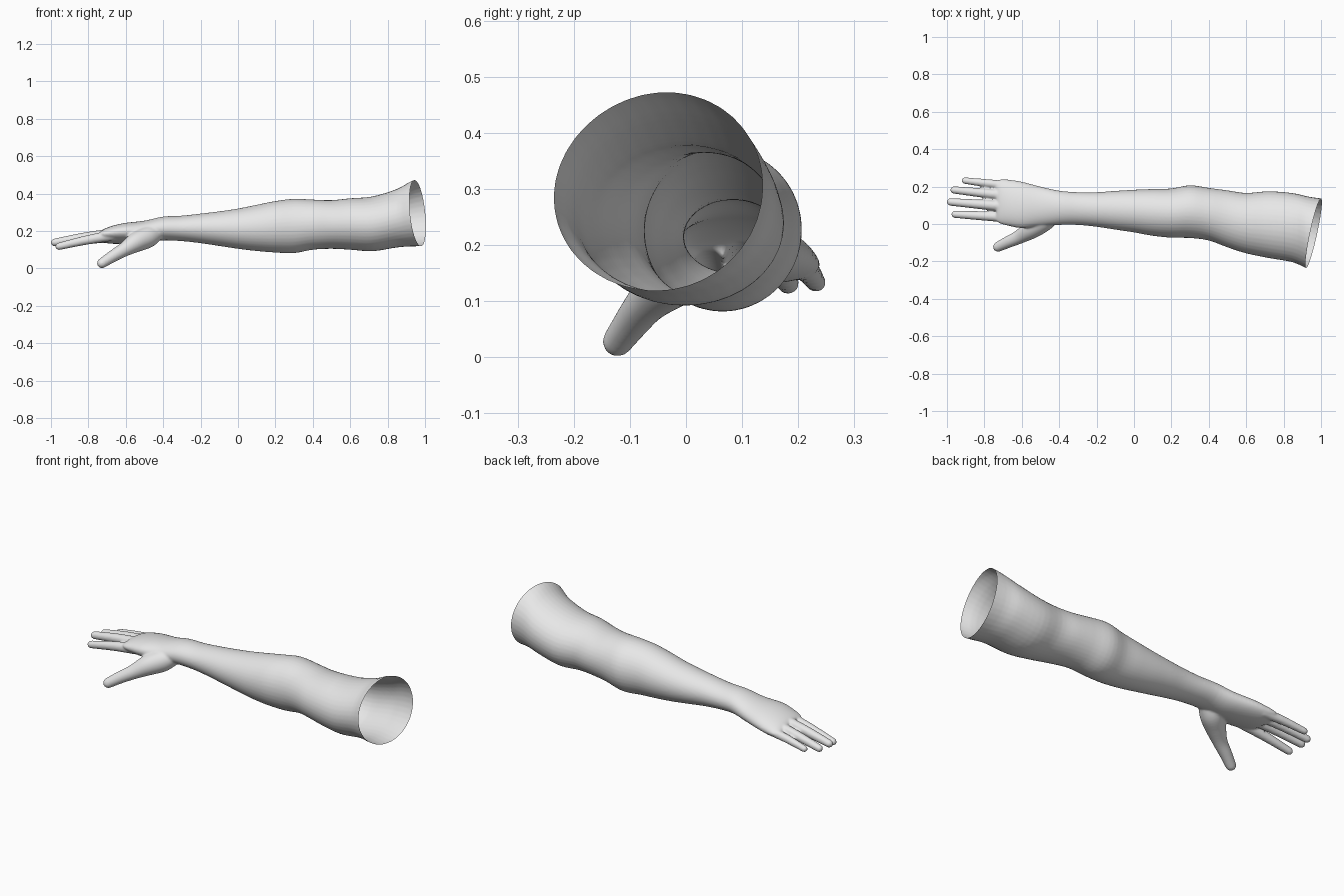
import bpy, bmesh, math
from mathutils import Vector

if "Cube" in bpy.data.objects:
    bpy.data.objects.remove(bpy.data.objects["Cube"])

skin = bpy.data.materials.new("pale_grey")
skin.diffuse_color = (0.8, 0.8, 0.8, 1)
skin.use_nodes = True
skin.node_tree.nodes["Principled BSDF"].inputs["Base Color"].default_value = skin.diffuse_color
SEG = 40


def smooth_path(rows, steps=4):
    """Catmull-Rom interpolation through rows of numbers."""
    rows = [Vector(r) for r in rows]
    out = []
    for i in range(len(rows) - 1):
        p0, p1 = rows[max(i - 1, 0)], rows[i]
        p2, p3 = rows[i + 1], rows[min(i + 2, len(rows) - 1)]
        for s in range(steps):
            t = s / steps
            out.append(0.5 * (2 * p1 + (p2 - p0) * t + (2 * p0 - 5 * p1 + 4 * p2 - p3) * t * t
                              + (3 * p1 - p0 - 3 * p2 + p3) * t ** 3))
    return out + [rows[-1]]


def loft(bm, rings):
    """Skin a list of point rings and cap both ends."""
    loops = [[bm.verts.new(p) for p in ring] for ring in rings]
    for a, b in zip(loops, loops[1:]):
        for i in range(SEG):
            j = (i + 1) % SEG
            bm.faces.new((a[i], a[j], b[j], b[i]))
    bm.faces.new(loops[0][::-1])
    bm.faces.new(loops[-1])


def ellipse_ring(centre, u, v):
    angles = [2 * math.pi * i / SEG for i in range(SEG)]
    return [centre + u * math.cos(a) + v * math.sin(a) for a in angles]


def digit(bm, rows):
    """Tapered tube through (x, y, z, radius) rows with a rounded tip."""
    pts = smooth_path(rows, 6)
    rings = []
    for i, p in enumerate(pts):
        d = (pts[min(i + 1, len(pts) - 1)] - pts[max(i - 1, 0)]).to_3d().normalized()
        side = d.cross(Vector((0, 0, 1))).normalized()
        rings.append((p.to_3d(), p[3], d, side, side.cross(d)))
    c, r, d, side, up = rings[-1]
    for a in (20, 40, 60, 75, 86):
        a = math.radians(a)
        rings.append((c + d * r * math.sin(a), r * math.cos(a), d, side, up))
    loft(bm, [ellipse_ring(c, s * r, u * r) for c, r, d, s, u in rings])


bm = bmesh.new()

# Arm and palm: x, then top, bottom, front and back limits
stations = [(1.06, .50), (.94, .472), (.85, .425), (.72, .385), (.6, .375), (.5, .365)]
profile_upper = [
    (.118, -.262, .13), (.118, -.243, .145), (.112, -.205, .165),
    (.092, -.182, .175), (.10, -.157, .166), (.105, -.125, .18)]
arm = [a + b for a, b in zip(stations, profile_upper)] + [
    (.4, .368, .10, -.088, .193), (.3, .372, .082, -.075, .207),
    (.2, .36, .085, -.073, .19), (.1, .34, .093, -.063, .187),
    (0, .32, .105, -.045, .183), (-.1, .305, .12, -.03, .177),
    (-.2, .293, .135, -.015, .17), (-.3, .282, .146, -.005, .17),
    (-.4, .277, .15, -.005, .178), (-.5, .255, .14, -.012, .2),
    (-.6, .243, .134, -.022, .226), (-.67, .227, .133, -.01, .237),
    (-.715, .21, .14, .002, .238), (-.735, .195, .155, .015, .225)]
rings = []
for x, top, bottom, front, back in smooth_path([Vector(r) for r in arm]):
    centre = Vector((x, (front + back) / 2, (top + bottom) / 2))
    # the little-finger side of the hand drops slightly
    tilt = -.09 * min(max((-.4 - x) / .25, 0), 1)
    rings.append(ellipse_ring(centre, Vector((0, 1, tilt)) * (back - front) / 2,
                              Vector((0, 0, (top - bottom) / 2))))
loft(bm, rings)

# Four fingers
for base, tip, r in [((-.66, .035, .178), (-.957, .052, .118), .026),
                     ((-.66, .092, .186), (-.981, .118, .139), .027),
                     ((-.66, .15, .178), (-.963, .182, .132), .026),
                     ((-.66, .203, .165), (-.905, .232, .133), .023)]:
    base, tip = Vector(base), Vector(tip)
    mid = base.lerp(tip, .5) + Vector((0, 0, .004))
    digit(bm, [(*base, r * 1.1), (*mid, r * .95), (*tip, r * .76)])

# Thumb with its fleshy root
digit(bm, [(-.42, .05, .2, .04), (-.48, .02, .17, .058), (-.545, -.025, .14, .053),
           (-.61, -.067, .1, .038), (-.67, -.095, .065, .032), (-.727, -.122, .028, .027)])

bmesh.ops.recalc_face_normals(bm, faces=bm.faces)
mesh = bpy.data.meshes.new("arm")
bm.to_mesh(mesh)
bm.free()
body = bpy.data.objects.new("arm", mesh)
bpy.context.collection.objects.link(body)
bpy.context.view_layer.objects.active = body
body.select_set(True)

# Fuse the parts into one soft skin
remesh = body.modifiers.new("fuse", 'REMESH')
remesh.mode = 'VOXEL'
remesh.voxel_size = .0055
soften = body.modifiers.new("soften", 'SMOOTH')
soften.factor = .5
soften.iterations = 8
for name in ("fuse", "soften"):
    bpy.ops.object.modifier_apply(modifier=name)

# Open slanted cut at the shoulder end
bm = bmesh.new()
bm.from_mesh(body.data)
bmesh.ops.bisect_plane(bm, geom=bm.verts[:] + bm.edges[:] + bm.faces[:],
                       plane_co=(.96, -.05, .295), plane_no=(1, -.22, .11), clear_outer=True)
bm.to_mesh(body.data)
bm.free()
body.data.materials.clear()
body.data.materials.append(skin)
bpy.ops.object.shade_smooth()
